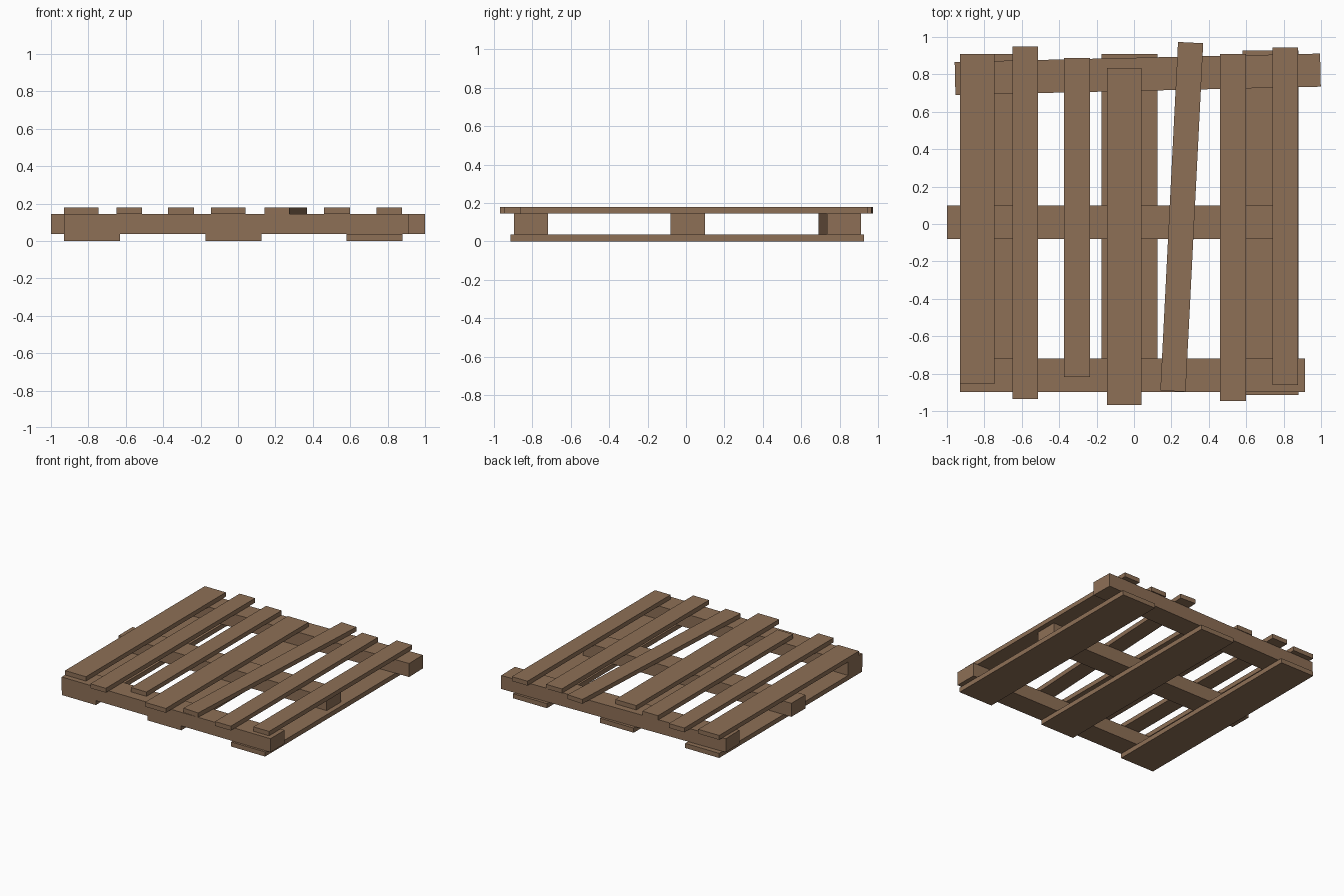
import bpy
from math import radians
from mathutils import Matrix

if "Cube" in bpy.data.objects:
    bpy.data.objects.remove(bpy.data.objects["Cube"])

wood = bpy.data.materials.new("wood")
wood.diffuse_color = (0.27, 0.16, 0.093, 1)
wood.use_nodes = True
wood.node_tree.nodes["Principled BSDF"].inputs["Base Color"].default_value = wood.diffuse_color


def plank(name, x0, x1, y0, y1, z0, z1, turn=0.0):
    """Box between the given limits, turned in degrees about its own centre."""
    bpy.ops.mesh.primitive_cube_add(size=1)
    ob = bpy.context.object
    ob.name = name
    ob.data.transform(Matrix.Diagonal((x1 - x0, y1 - y0, z1 - z0, 1)))
    ob.location = ((x0 + x1) / 2, (y0 + y1) / 2, (z0 + z1) / 2)
    ob.rotation_euler.z = radians(turn)
    ob.data.materials.append(wood)
    return ob


Z = (0.0, 0.037, 0.145, 0.18)  # layer heights

# wide bottom boards
for name, x, y0, y1 in (("left", -0.93, -0.895, 0.91),
                        ("middle", -0.175, -0.895, 0.91),
                        ("right", 0.58, -0.915, 0.927)):
    plank("bottom_board_" + name, x, x + 0.3, y0, y1, Z[0], Z[1])

# cross beams, the back one slightly skewed
plank("front_beam", -0.93, 0.915, -0.897, -0.718, Z[1], Z[2])
plank("middle_beam", -1.0, 0.84, -0.08, 0.098, Z[1], Z[2])
plank("back_beam", -0.957, 0.997, 0.712, 0.889, Z[1], Z[2], 1.3)

# top slats of uneven width and length, one skewed
slats = ((-0.93, -0.745, -0.855, 0.91, 0),
         (-0.65, -0.514, -0.935, 0.95, 0),
         (-0.373, -0.236, -0.818, 0.887, 0),
         (-0.145, 0.04, -0.968, 0.835, 0),
         (0.188, 0.323, -0.895, 0.971, -2.9),
         (0.46, 0.6, -0.947, 0.91, 0),
         (0.74, 0.878, -0.862, 0.945, 0))
for i, (x0, x1, y0, y1, turn) in enumerate(slats, 1):
    plank(f"top_slat_{i}", x0, x1, y0, y1, Z[2], Z[3], turn)
